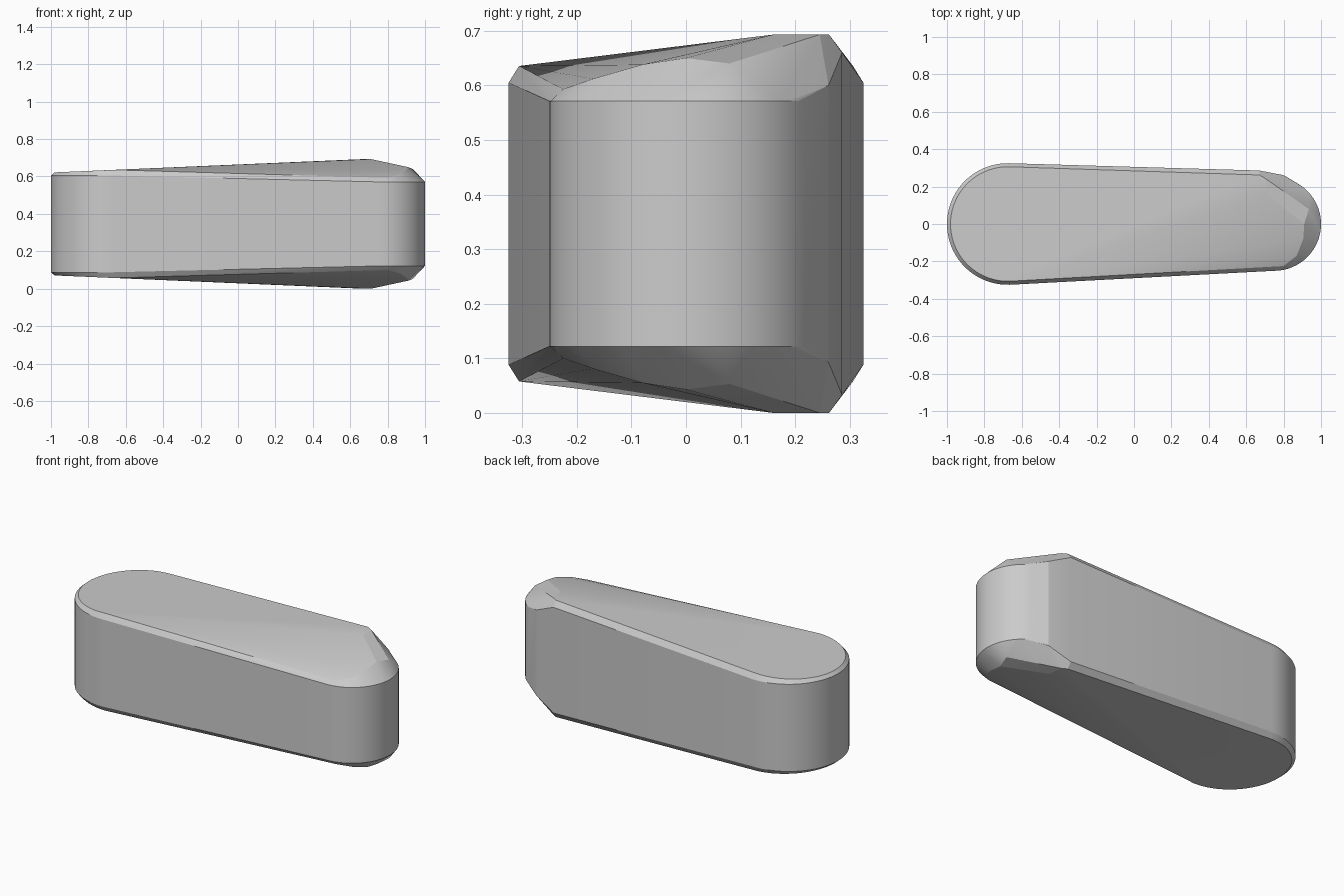
import bpy, bmesh
from math import sin, cos, pi

if "Cube" in bpy.data.objects:
    bpy.data.objects.remove(bpy.data.objects["Cube"])

MID = 0.3465      # mirror height
bm = bmesh.new()


def add_pair(x, y, z):
    """Add a point above the mid plane and its mirror below."""
    bm.verts.new((x, y, z))
    bm.verts.new((x, y, 2 * MID - z))


def add_arc(cx, r, a0, a1, steps, height):
    """Add mirrored arc points; height gives z from x."""
    for i in range(steps + 1):
        a = a0 + (a1 - a0) * i / steps
        x, y = cx + r * cos(a), r * sin(a)
        add_pair(x, y, height(x))


# Broad rounded end: wall rim and inset rim on the sloping cap plane
add_arc(-0.675, 0.325, pi * 0.49, pi * 1.51, 36, lambda x: 0.605)
add_arc(-0.675, 0.306, pi * 0.49, pi * 1.51, 36, lambda x: 0.622 + 0.0427 * (x + 0.98))

# Narrow rounded end wall rim
add_arc(0.75, 0.25, -pi * 0.49, pi * 0.42, 32, lambda x: 0.571)

# Back corner, ridge and lower shoulder around the narrow end
for p in [(0.67, 0.286, 0.66), (0.80, 0.261, 0.60),
          (0.67, 0.262, 0.693), (0.70, 0.245, 0.693), (0.71, 0.16, 0.693),
          (0.935, 0.08, 0.640), (0.91, 0.0, 0.650), (0.905, -0.08, 0.638),
          (0.87, -0.17, 0.612), (0.80, -0.225, 0.593)]:
    add_pair(*p)

# Skin the sections into one solid
res = bmesh.ops.convex_hull(bm, input=bm.verts)
loose = {v for v in res["geom_interior"] + res["geom_unused"]
         if isinstance(v, bmesh.types.BMVert)}
bmesh.ops.delete(bm, geom=[v for v in loose if not v.link_faces], context="VERTS")
bmesh.ops.recalc_face_normals(bm, faces=bm.faces)

mesh = bpy.data.meshes.new("tapered_block")
bm.to_mesh(mesh)
bm.free()
block = bpy.data.objects.new("tapered_block", mesh)
bpy.context.collection.objects.link(block)
bpy.context.view_layer.objects.active = block
block.select_set(True)
bpy.ops.object.shade_smooth_by_angle(angle=0.2)
